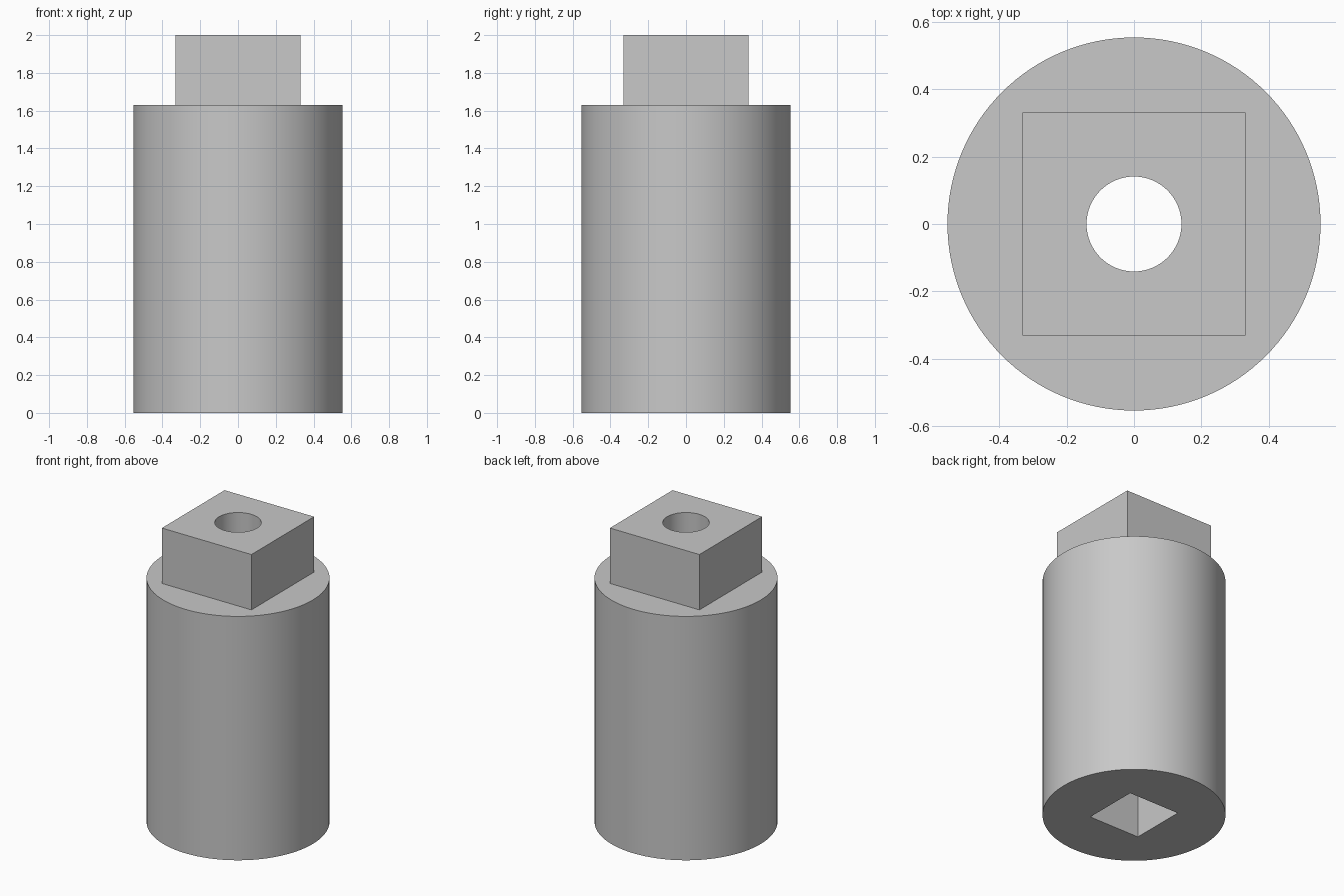
import bpy
import math

if "Cube" in bpy.data.objects:
    bpy.data.objects.remove(bpy.data.objects["Cube"], do_unlink=True)

TOP, SHOULDER = 2.0, 1.63
BODY_RADIUS, BORE_RADIUS = 0.554, 0.141
LUG_WIDTH, SOCKET_WIDTH, SOCKET_DEPTH = 0.662, 0.376, 0.8

steel = bpy.data.materials.new("plain grey")
steel.use_nodes = True
steel.diffuse_color = (0.58, 0.58, 0.58, 1)
steel.node_tree.nodes["Principled BSDF"].inputs["Base Color"].default_value = steel.diffuse_color


def finish(name):
    obj = bpy.context.object
    obj.name = name
    obj.data.materials.append(steel)
    return obj


def cylinder(name, radius, bottom, top, sides):
    bpy.ops.mesh.primitive_cylinder_add(vertices=sides, radius=radius, depth=top - bottom,
                                        location=(0, 0, (bottom + top) / 2))
    return finish(name)


def block(name, width, bottom, top):
    bpy.ops.mesh.primitive_cube_add(size=1, location=(0, 0, (bottom + top) / 2))
    obj = finish(name)
    obj.scale = (width, width, top - bottom)
    bpy.ops.object.transform_apply(location=False, rotation=False, scale=True)
    return obj


def combine(target, tool, operation):
    mod = target.modifiers.new(tool.name, 'BOOLEAN')
    mod.operation, mod.solver, mod.object = operation, 'EXACT', tool
    bpy.context.view_layer.objects.active = target
    bpy.ops.object.modifier_apply(modifier=mod.name)
    bpy.data.objects.remove(tool, do_unlink=True)


# Round body with the square drive lug on top
body = cylinder("adapter_body", BODY_RADIUS, 0, SHOULDER, 128)
combine(body, block("drive_lug", LUG_WIDTH, SHOULDER - 0.2, TOP), 'UNION')

# Square socket from below and round bore right through
combine(body, block("socket_cutter", SOCKET_WIDTH, -0.1, SOCKET_DEPTH), 'DIFFERENCE')
combine(body, cylinder("bore_cutter", BORE_RADIUS, -0.2, TOP + 0.1, 64), 'DIFFERENCE')

# Smooth round walls, sharp edges
bpy.ops.object.select_all(action='DESELECT')
body.select_set(True)
bpy.context.view_layer.objects.active = body
bpy.ops.object.shade_smooth_by_angle(angle=math.radians(30))
